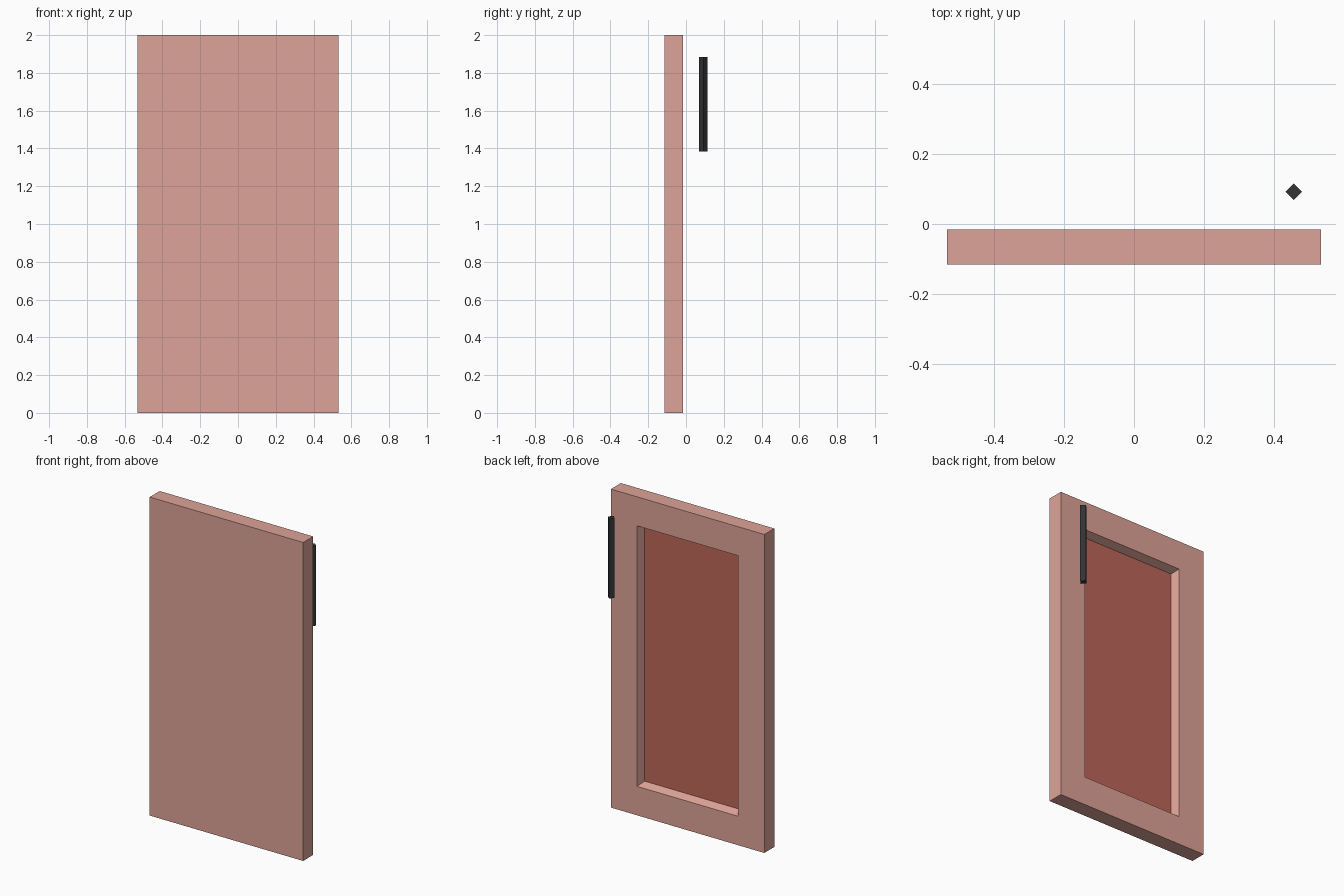
import bpy, bmesh, math
from mathutils import Matrix, Vector

cube = bpy.data.objects.get("Cube")
if cube:
    bpy.data.objects.remove(cube, do_unlink=True)


def make_material(name, rgb):
    mat = bpy.data.materials.new(name)
    colour = (*rgb, 1.0)
    mat.diffuse_color = colour
    mat.use_nodes = True
    mat.node_tree.nodes["Principled BSDF"].inputs["Base Color"].default_value = colour
    return mat


def make_object(name, bm, materials):
    mesh = bpy.data.meshes.new(name)
    bm.to_mesh(mesh)
    bm.free()
    for mat in materials:
        mesh.materials.append(mat)
    obj = bpy.data.objects.new(name, mesh)
    bpy.context.collection.objects.link(obj)
    return obj


frame_pink = make_material("dusty pink", (0.73, 0.37, 0.314))
panel_red = make_material("brick red", (0.505, 0.137, 0.10))
handle_black = make_material("charcoal", (0.033, 0.033, 0.035))

WIDTH, THICKNESS, HEIGHT = 1.066, 0.099, 2.0
BORDER, RECESS, SLOPE = 0.182, 0.05, 0.018

# Door slab with a recessed panel, its walls sloping inwards, on the back face
bm = bmesh.new()
bmesh.ops.create_cube(bm, size=1)
bmesh.ops.scale(bm, vec=(WIDTH, THICKNESS, HEIGHT), verts=bm.verts)
bmesh.ops.translate(bm, vec=(0, -0.0655, HEIGHT / 2), verts=bm.verts)
bm.normal_update()
panel = max(bm.faces, key=lambda f: f.normal.y)
bmesh.ops.inset_region(bm, faces=[panel], thickness=BORDER, use_even_offset=True)
bmesh.ops.inset_region(bm, faces=[panel], thickness=SLOPE, use_even_offset=True)
bmesh.ops.translate(bm, vec=(0, -RECESS, 0), verts=panel.verts)
panel.material_index = 1
bmesh.ops.recalc_face_normals(bm, faces=bm.faces)
make_object("cabinet_door", bm, [frame_pink, panel_red])

# Four-sided bar handle standing clear of the back
bm = bmesh.new()
bmesh.ops.create_cone(bm, cap_ends=True, segments=4, radius1=0.0235,
                      radius2=0.0235, depth=0.5)
# Turn the bar so that its corners point along x and y
corner = max(bm.verts, key=lambda v: v.co.x).co
turn = Matrix.Rotation(-math.atan2(corner.y, corner.x), 3, "Z")
bmesh.ops.rotate(bm, cent=Vector(), matrix=turn, verts=bm.verts)
bmesh.ops.translate(bm, vec=(0.455, 0.0915, 1.634), verts=bm.verts)
make_object("handle", bm, [handle_black])
